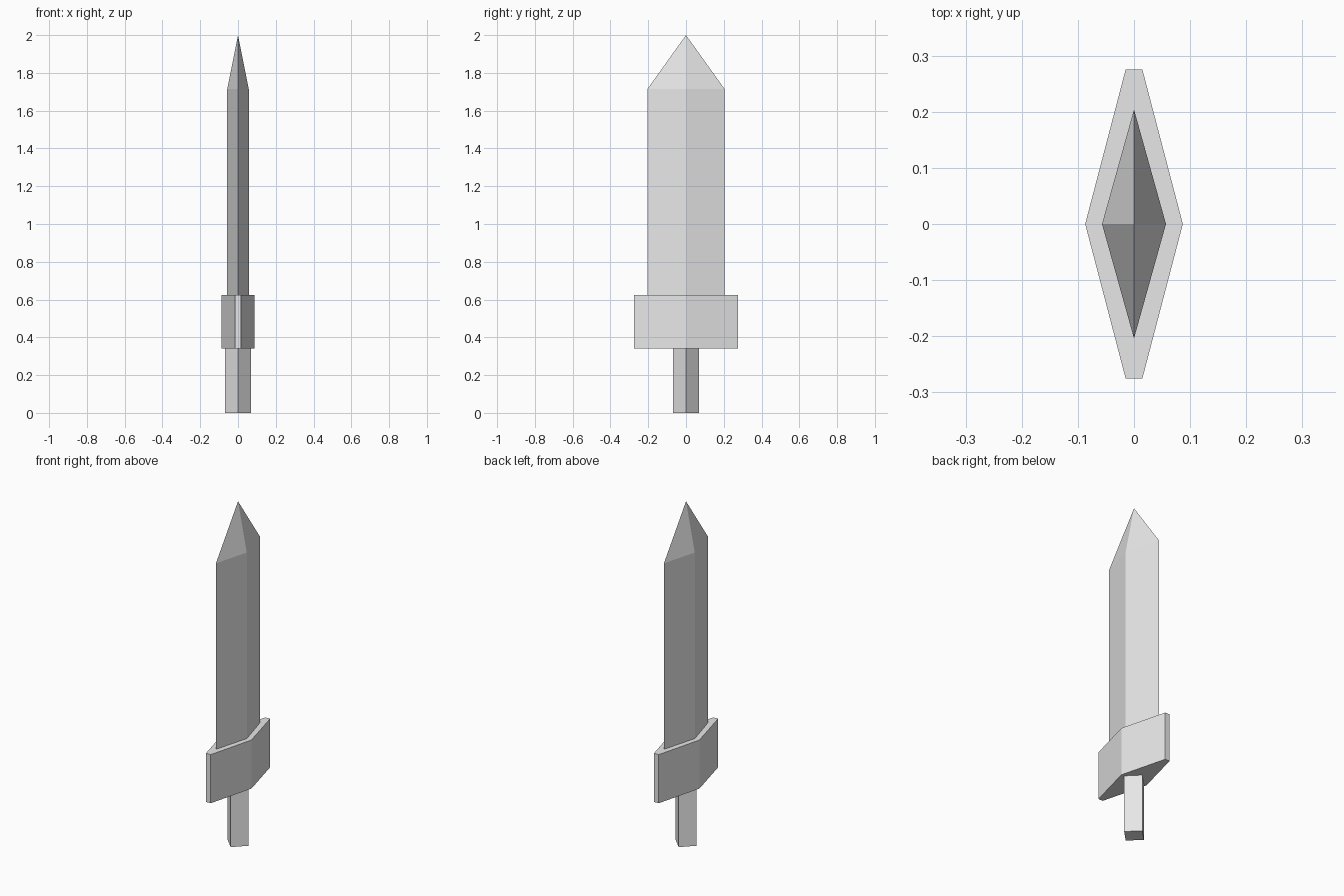
import bpy
import bmesh

cube = bpy.data.objects.get("Cube")
if cube:
    bpy.data.objects.remove(cube, do_unlink=True)

steel = bpy.data.materials.new("light_grey")
steel.use_nodes = True
GREY = (0.8, 0.8, 0.8, 1.0)
steel.diffuse_color = GREY
steel.node_tree.nodes["Principled BSDF"].inputs["Base Color"].default_value = GREY


def prism(name, outline, bottom, top, tip=None):
    """Extrude an outline upward, closing it with a flat cap or a pointed tip."""
    bm = bmesh.new()
    low = [bm.verts.new((x, y, bottom)) for x, y in outline]
    high = [bm.verts.new((x, y, top)) for x, y in outline]
    bm.faces.new(low[::-1])
    apex = bm.verts.new((0, 0, tip)) if tip else None
    for i in range(len(outline)):
        j = (i + 1) % len(outline)
        bm.faces.new((low[i], low[j], high[j], high[i]))
        if apex:
            bm.faces.new((high[i], high[j], apex))
    if not apex:
        bm.faces.new(high)
    bmesh.ops.recalc_face_normals(bm, faces=bm.faces)
    mesh = bpy.data.meshes.new(name)
    bm.to_mesh(mesh)
    bm.free()
    mesh.materials.append(steel)
    obj = bpy.data.objects.new(name, mesh)
    bpy.context.collection.objects.link(obj)
    return obj


def diamond(rx, ry):
    return [(rx, 0), (0, ry), (-rx, 0), (0, -ry)]


# Square grip turned on its corner
prism("grip", diamond(0.068, 0.068), 0, 0.34)

# Elongated six-sided crossguard with blunt ends
w, e, l = 0.087, 0.015, 0.275
prism("crossguard", [(w, 0), (e, l), (-e, l), (-w, 0), (-e, -l), (e, -l)], 0.34, 0.625)

# Diamond-section blade with a pyramidal point
prism("blade", diamond(0.057, 0.204), 0.625, 1.715, tip=2.0)
